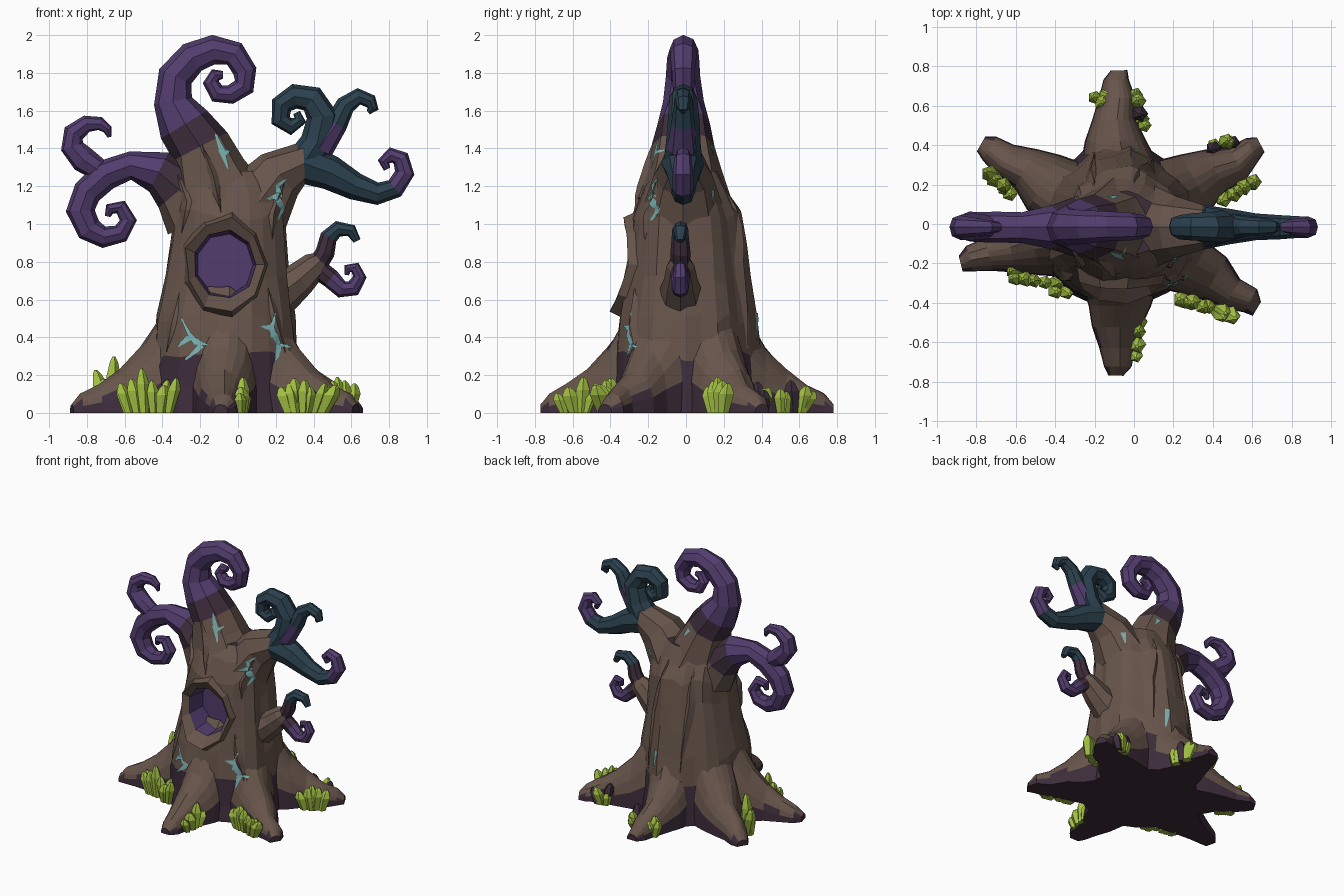
import bpy, bmesh, math, random
from mathutils import Vector

random.seed(4)
cube = bpy.data.objects.get("Cube")
if cube:
    bpy.data.objects.remove(cube, do_unlink=True)

# Colours, each known by a one-letter key
PALETTE = {
    "b": ("bark_brown", (.135, .09, .07)),
    "d": ("dark_plum", (.047, .026, .044)),
    "p": ("violet", (.085, .046, .155)),
    "t": ("deep_teal", (.024, .052, .075)),
    "g": ("crystal_green", (.36, .52, .055)),
    "c": ("crack_cyan", (.19, .43, .43)),
}
KEYS = list(PALETTE)
MATERIALS = []
for label, rgb in PALETTE.values():
    mat = bpy.data.materials.new(label)
    mat.use_nodes = True
    mat.diffuse_color = (*rgb, 1)
    node = mat.node_tree.nodes["Principled BSDF"]
    node.inputs["Base Color"].default_value = (*rgb, 1)
    node.inputs["Roughness"].default_value = .8
    MATERIALS.append(mat)


def add_loft(bm, rings, rule):
    """Skin closed rings and cap both ends; rule(segment, centre) gives a colour key."""
    loops = [[bm.verts.new(p) for p in ring] for ring in rings]
    made = [(-1, bm.faces.new(loops[0])), (len(rings), bm.faces.new(loops[-1]))]
    for i, (a, b) in enumerate(zip(loops, loops[1:])):
        for j in range(len(a)):
            k = (j + 1) % len(a)
            made.append((i, bm.faces.new((a[j], a[k], b[k], b[j]))))
    for i, face in made:
        face.material_index = KEYS.index(rule(i, face.calc_center_median()))


def finish(bm, name, solid=True):
    if solid:
        bmesh.ops.recalc_face_normals(bm, faces=bm.faces)
    mesh = bpy.data.meshes.new(name)
    bm.to_mesh(mesh)
    bm.free()
    for mat in MATERIALS:
        mesh.materials.append(mat)
    obj = bpy.data.objects.new(name, mesh)
    bpy.context.collection.objects.link(obj)
    return obj


def loft(name, rings, rule):
    bm = bmesh.new()
    add_loft(bm, rings, rule)
    return finish(bm, name)


def angles(n):
    return [math.tau * k / n for k in range(n)]


# Trunk: height, centre x, half width, front depth, back depth
SIDES = 26
groove = [random.uniform(.94, 1.06) for _ in range(SIDES)]
rings = []
for z, cx, w, front, back in [
        (0, -.07, .42, .42, .42), (.14, -.07, .41, .4, .4), (.3, -.07, .4, .385, .38),
        (.5, -.065, .38, .36, .355), (.7, -.06, .345, .325, .33), (.9, -.05, .315, .3, .305),
        (1.05, -.045, .305, .29, .28), (1.17, -.05, .29, .23, .22), (1.28, -.06, .22, .16, .16)]:
    ring = []
    for a, g in zip(angles(SIDES), groove):
        g *= random.uniform(.98, 1.02)
        depth = back if math.sin(a) > 0 else front
        lift = random.uniform(-.03, .03) if 0 < z < 1.2 else 0
        ring.append(Vector((cx + w * g * math.cos(a), depth * g * math.sin(a), z + lift)))
    rings.append(ring)
trunk = loft("trunk", rings, lambda i, c: "d" if c.z > 1.27 or c.z < random.uniform(.2, .36) else "b")


# Hollow: a bowl with a raised, leaning rim and a recessed inner lip
def oval(sx, sz, y, lean=0, rough=0):
    ring = []
    for a in angles(9):
        s = 1 + random.uniform(-rough, rough)
        x, z = sx * s * math.cos(a), sz * s * math.sin(a)
        ring.append(Vector((x - .07, y + lean * z + (1.4 * x * x if lean else 0), z + .785)))
    return ring


cutter = loft("hollow_cutter", [oval(.2, .23, -1), oval(.2, .23, -.1)], lambda i, c: "p")
cutter.hide_render = True
cut = trunk.modifiers.new("hollow_cut", "BOOLEAN")
cut.operation = "DIFFERENCE"
cut.solver = "EXACT"
cut.object = cutter
bpy.context.view_layer.objects.active = trunk
bpy.ops.object.modifier_apply(modifier=cut.name)
bpy.data.objects.remove(cutter, do_unlink=True)
loft("hollow_rim", [oval(.27, .34, -.07), oval(.255, .32, -.24, .15, .05),
                    oval(.21, .25, -.37, .15, .06), oval(.168, .182, -.31, .05, .04),
                    oval(.15, .165, -.13)], lambda i, c: "p" if i >= 3 else "b")

# Roots: arched sections that sink towards each tip
ROOT_TIPS = {"back": (-.09, .78), "back_left": (.65, .39), "front_left": (.63, -.42),
             "front": (-.09, -.77), "front_right": (-.88, -.2), "back_right": (-.78, .4)}
ARCH = 11
for side, (tx, ty) in ROOT_TIPS.items():
    start, tip = Vector((-.08, 0, 0)), Vector((tx, ty, 0))
    across = (tip - start).normalized().cross(Vector((0, 0, 1)))
    rings = []
    for t, w, h in [(.2, .2, .7), (.4, .185, .51), (.54, .155, .34), (.68, .118, .225),
                    (.82, .09, .15), (.94, .068, .1), (1, .04, .045)]:
        w *= random.uniform(.93, 1.07)
        middle = start.lerp(tip, t) + across * random.uniform(-.015, .015)
        ring = [middle + across * w * math.cos(math.pi * k / ARCH)
                + Vector((0, 0, h * math.sin(math.pi * k / ARCH) ** .8
                          * random.uniform(.95, 1.05))) for k in range(1, ARCH)]
        rings.append([middle + across * w] + ring + [middle - across * w])

    def root_colour(i, c):
        limit = .17 if i < 2 else .1 if i < 4 else .05
        return "d" if c.z < limit * random.uniform(.7, 1.2) else "b"
    loft(side + "_root", rings, root_colour)


# Branches: tapering tubes along (x, z, radius) paths, one colour key per segment
def branch(name, path, colours, y=-.015):
    points = [Vector((x, y, z)) for x, z, r in path]
    rings = []
    for i, (p, (_, _, r)) in enumerate(zip(points, path)):
        t = (points[min(i + 1, len(path) - 1)] - points[max(i - 1, 0)]).normalized()
        out = Vector((t.z, 0, -t.x))
        rings.append([p + r * random.uniform(.95, 1.07)
                      * (out * math.cos(a) + Vector((0, math.sin(a), 0))) for a in angles(8)])
    loft(name, rings, lambda i, c: colours[max(0, min(i, len(colours) - 1))])


branch("crown_branch", [
    (-.1, 1.13, .24), (-.15, 1.28, .2), (-.2, 1.41, .165), (-.28, 1.53, .14), (-.345, 1.65, .105),
    (-.33, 1.78, .09), (-.24, 1.88, .082), (-.13, 1.925, .075), (-.02, 1.9, .068),
    (.04, 1.81, .062), (.03, 1.73, .056), (-.04, 1.685, .052), (-.11, 1.69, .05),
    (-.145, 1.75, .042), (-.12, 1.79, .035), (-.08, 1.79, .02)], "bbdp")
branch("right_branch", [
    (-.22, 1.04, .18), (-.31, 1.18, .15), (-.42, 1.275, .11), (-.57, 1.31, .078),
    (-.7, 1.26, .08), (-.8, 1.17, .078), (-.835, 1.07, .075), (-.79, .97, .068),
    (-.71, .93, .056), (-.62, .95, .05), (-.58, 1.02, .046), (-.62, 1.09, .04),
    (-.68, 1.08, .03), (-.69, 1.04, .015)], "bdp")
branch("right_upper_curl", [
    (-.7, 1.26, .055), (-.82, 1.34, .068), (-.88, 1.41, .062), (-.87, 1.48, .055),
    (-.8, 1.53, .045), (-.73, 1.53, .035), (-.69, 1.5, .026), (-.68, 1.46, .01)], "p")
branch("left_branch", [
    (.1, 1.1, .2), (.22, 1.26, .15), (.35, 1.32, .115), (.49, 1.27, .09), (.62, 1.2, .07),
    (.74, 1.16, .06), (.83, 1.19, .055), (.885, 1.27, .052), (.86, 1.345, .046),
    (.81, 1.365, .04), (.77, 1.33, .03), (.79, 1.29, .018)], "bbttttp")
branch("left_upper_curl", [
    (.34, 1.31, .1), (.42, 1.43, .09), (.45, 1.57, .082), (.39, 1.66, .072), (.3, 1.675, .066),
    (.23, 1.63, .06), (.225, 1.55, .054), (.28, 1.515, .045), (.33, 1.55, .034),
    (.31, 1.59, .02)], "t")
branch("left_fork_curl", [
    (.43, 1.4, .08), (.52, 1.53, .062), (.57, 1.63, .05), (.64, 1.675, .045), (.7, 1.65, .038),
    (.715, 1.61, .03), (.69, 1.59, .012)], "pt")
branch("left_twig", [(.2, .61, .12), (.33, .71, .09), (.41, .78, .072), (.45, .82, .04)],
       "b", -.03)
branch("left_twig_upper_curl", [
    (.4, .75, .05), (.46, .85, .05), (.48, .93, .045), (.53, .975, .04), (.6, .965, .035),
    (.63, .91, .02)], "ddt", -.03)
branch("left_twig_lower_curl", [
    (.41, .77, .055), (.49, .71, .05), (.55, .655, .046), (.61, .66, .042), (.645, .72, .037),
    (.62, .77, .03), (.58, .765, .022), (.575, .73, .012)], "dp", -.03)


# Bark details are traced in (x, z) and laid on the front (-1) or back (1) surface
def trace(line):
    pts = [Vector(p) for p in line]
    path = [a.lerp(b, k / 4) for a, b in zip(pts, pts[1:]) for k in range(4)] + [pts[-1]]
    for i, p in enumerate(path):
        d = path[min(i + 1, len(path) - 1)] - path[max(i - 1, 0)]
        yield i / (len(path) - 1), p, Vector((-d.y, d.x)).normalized()


def on_bark(q, side, raise_by):
    _, spot, *_ = bpy.context.scene.ray_cast(
        graph, Vector((q.x, 3 * side, q.y)), Vector((0, -side, 0)))
    return spot + Vector((0, raise_by * side, 0))


# Raised bark folds running up the trunk
bpy.context.view_layer.update()
graph = bpy.context.evaluated_depsgraph_get()
FOLDS = [(-1, [(-.3, .95), (-.27, 1.12), (-.32, 1.26)]), (-1, [(.18, .92), (.19, 1.06), (.25, 1.24)]),
         (-1, [(-.09, 1.06), (-.13, 1.25), (-.19, 1.42)]), (-1, [(.16, .66), (.2, .5), (.25, .32)]),
         (-1, [(-.31, .64), (-.35, .48), (-.38, .32)]), (1, [(.1, .34), (.08, .8), (0, 1.18)]),
         (1, [(-.2, .4), (-.22, .9), (-.2, 1.16)])]
bm = bmesh.new()
for side, line in FOLDS:
    rings = []
    for t, p, off in trace(line):
        swell = .15 + math.sin(math.pi * t)
        rings.append([on_bark(p + off * .04 * swell, side, -.02), on_bark(p, side, .022 * swell),
                      on_bark(p - off * .04 * swell, side, -.02)])
    add_loft(bm, rings, lambda i, c: "b")
finish(bm, "bark_folds")

# Glowing cracks: thin ribbons
bpy.context.view_layer.update()
graph = bpy.context.evaluated_depsgraph_get()


def crack(name, side, lines):
    bm = bmesh.new()
    for line in lines:
        last = None
        for t, p, off in trace(line):
            off *= .004 + .014 * (1 - t)
            pair = [bm.verts.new(on_bark(q, side, .008)) for q in (p + off, p - off)]
            if last:
                f = bm.faces.new((*last, pair[1], pair[0]))
                f.material_index = KEYS.index("c")
                f.normal_update()
                if f.normal.y * side < 0:
                    f.normal_flip()
            last = pair
    finish(bm, name, solid=False)


crack("lower_right_crack", -1, [[(-.22, .37), (-.26, .42), (-.3, .5)], [(-.26, .4), (-.32, .35)],
                                [(-.23, .38), (-.16, .36)], [(-.19, .36), (-.28, .28)]])
crack("lower_left_crack", -1, [[(.19, .4), (.18, .46), (.2, .53)], [(.18, .45), (.12, .46)],
                               [(.19, .42), (.22, .36), (.28, .35)], [(.22, .36), (.2, .27)]])
crack("upper_left_crack", -1, [[(.22, 1.14), (.21, 1.2), (.26, 1.24)], [(.22, 1.15), (.15, 1.13)],
                               [(.21, 1.13), (.24, 1.08), (.21, 1.02)]])
crack("crown_crack", -1, [[(-.08, 1.38), (-.12, 1.48)], [(-.09, 1.4), (-.05, 1.29)],
                          [(-.08, 1.37), (-.04, 1.39)]])
crack("back_cracks", 1, [[(-.12, 1.42), (-.08, 1.36)], [(0, .53), (.02, .38)],
                         [(.22, 1.18), (.2, 1.1)]])

# Crystal clusters: strip from (x, y) to (x, y), count, height, colour keys
CLUSTERS = [(-.61, -.25, -.34, -.33, 8, .22, "g"), (.01, -.65, .03, -.53, 4, .18, "g"),
            (.25, -.38, .46, -.44, 8, .2, "g"), (-.72, .24, -.62, .16, 5, .28, "g"),
            (-.18, .62, -.15, .64, 3, .17, "g"), (.01, .64, .05, .48, 5, .16, "ggd"),
            (.4, .39, .49, .41, 5, .17, "gdg"), (.49, .14, .58, .2, 5, .2, "g")]
for n, (x0, y0, x1, y1, count, height, colours) in enumerate(CLUSTERS):
    bm = bmesh.new()
    a, b = Vector((x0, y0, 0)), Vector((x1, y1, 0))
    outward = ((a + b) / 2).normalized()
    for k in range(count):
        t = (k + .5) / count
        base = a.lerp(b, t) + outward * random.uniform(-.025, .025)
        h = height * random.uniform(.6, 1) * (1 - .6 * abs(t - .5))
        lean = (b - a).normalized() * (t - .5) * .7 + outward * random.uniform(-.1, .3)
        r = random.uniform(.033, .046)
        rings = [[base + (lean + Vector((0, 0, 1))) * h * 1.15 * up
                  + Vector((math.cos(q), math.sin(q), 0)) * r * wide for q in angles(5)]
                 for up, wide in ((0, .7), (.65, 1.05), (.9, .6), (1, .2))]
        add_loft(bm, rings, lambda i, c: colours[k % len(colours)])
    finish(bm, "crystal_cluster_%d" % (n + 1))
